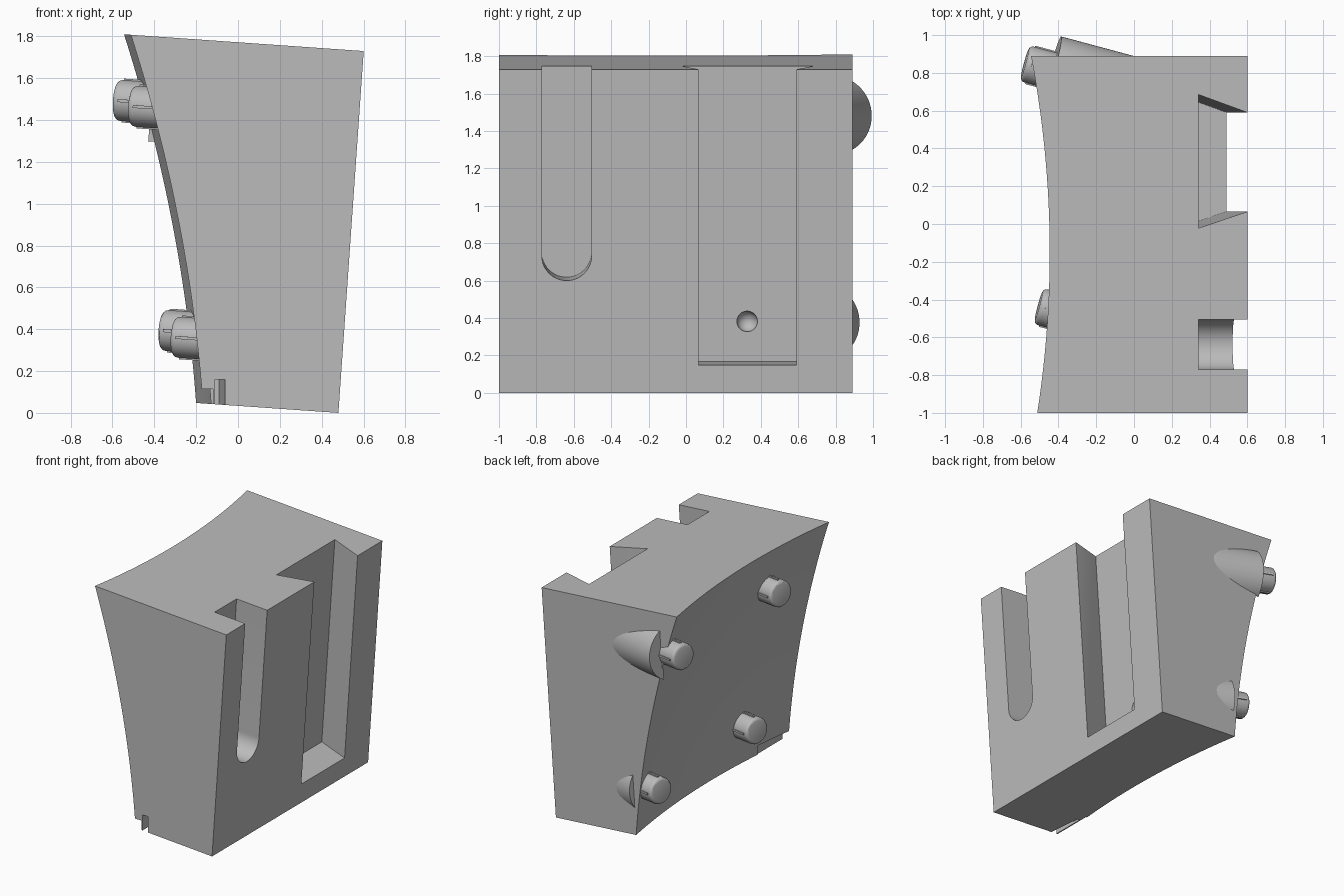
import bpy, bmesh, math
from mathutils import Matrix, Vector

cube = bpy.data.objects.get("Cube")
if cube:
    bpy.data.objects.remove(cube, do_unlink=True)

grey = bpy.data.materials.new("plain_grey")
grey.use_nodes = True
COLOUR = (0.5, 0.5, 0.5, 1)
grey.diffuse_color = COLOUR
grey.node_tree.nodes["Principled BSDF"].inputs["Base Color"].default_value = COLOUR

# The whole block leans back by four degrees; its slotted face is local x = 0
TILT = math.radians(4)
FRAME = Matrix.Translation((0.48, 0, 0)) @ Matrix.Rotation(TILT, 4, 'Y')
HEIGHT, FRONT, BACK = 1.734, -1.0, 0.89


def make(name, bm, smooth=True):
    bmesh.ops.recalc_face_normals(bm, faces=bm.faces)
    mesh = bpy.data.meshes.new(name)
    bm.to_mesh(mesh)
    bm.free()
    ob = bpy.data.objects.new(name, mesh)
    bpy.context.collection.objects.link(ob)
    mesh.materials.append(grey)
    bpy.ops.object.select_all(action='DESELECT')
    ob.select_set(True)
    bpy.context.view_layer.objects.active = ob
    if smooth:
        bpy.ops.object.shade_smooth_by_angle(angle=math.radians(30))
    return ob


def prism(points, direction, matrix=Matrix()):
    bm = bmesh.new()
    face = bm.faces.new([bm.verts.new(p) for p in points])
    ext = bmesh.ops.extrude_face_region(bm, geom=[face], use_keep_orig=True)
    moved = [v for v in ext["geom"] if isinstance(v, bmesh.types.BMVert)]
    bmesh.ops.translate(bm, verts=moved, vec=direction)
    bm.transform(matrix)
    return bm


def cut(target, bm):
    cutter = make("cutter", bm, False)
    cutter.hide_render = True
    bpy.context.view_layer.objects.active = target
    mod = target.modifiers.new("cut", 'BOOLEAN')
    mod.operation, mod.solver, mod.object = 'DIFFERENCE', 'EXACT', cutter
    bpy.ops.object.modifier_apply(modifier=mod.name)
    bpy.data.objects.remove(cutter, do_unlink=True)


def hollow_x(y, z):
    # Doubly curved rear of the block
    return -0.104 - 0.195 * (z - 0.05) - 0.07 * (z - 0.05) * (z - 1.8) - (y + 0.15) ** 2 / 11.2


# Block: a flat grid extruded back onto the hollow surface
bm = bmesh.new()
bmesh.ops.create_grid(bm, x_segments=24, y_segments=24, size=0.5)
for v in bm.verts:
    v.co = Vector((0, FRONT + (v.co.x + 0.5) * (BACK - FRONT), (v.co.y + 0.5) * HEIGHT))
ext = bmesh.ops.extrude_face_region(bm, geom=bm.faces[:], use_keep_orig=True)
for v in ext["geom"]:
    if isinstance(v, bmesh.types.BMVert):
        for _ in range(8):
            w = FRAME @ v.co
            v.co.x += hollow_x(w.y, w.z) - w.x
bm.transform(FRAME)
bmesh.ops.recalc_face_normals(bm, faces=bm.faces)
bmesh.ops.dissolve_limit(bm, angle_limit=0.002, verts=bm.verts, edges=bm.edges)
block = make("block", bm, False)

# Round-ended slot, open at the top
DEPTH = 0.26
mid, r = -0.638, 0.133
arc = [(-DEPTH, mid + r * math.cos(a), 0.735 + r * math.sin(a))
       for a in (math.pi + math.pi * i / 24 for i in range(25))]
cut(block, prism(arc + [(-DEPTH, mid + r, 2), (-DEPTH, mid - r, 2)], (0.5, 0, 0), FRAME))

# Dovetail slot, wider at its floor
dovetail = [(-DEPTH, -0.022, 0.15), (-DEPTH, 0.685, 0.15), (0, 0.59, 0.15),
            (0.1, 0.553, 0.15), (0.1, 0.1, 0.15), (0, 0.066, 0.15)]
cut(block, prism(dovetail, (0, 0, 2), FRAME))

# Round dimple in the dovetail floor
bm = bmesh.new()
bmesh.ops.create_uvsphere(bm, u_segments=32, v_segments=16, radius=0.055)
bm.transform(FRAME @ Matrix.Translation((-DEPTH, 0.327, 0.365)))
cut(block, bm)

# Small notches under the front corner
cut(block, prism([(-0.4, -1.1, 0.115), (-0.12, -1.1, 0.115), (-0.12, -0.68, 0.115),
                  (-0.4, -0.68, 0.115)], (0, 0, -0.5)))
cut(block, prism([(-0.11, -1.1, 0.16), (-0.052, -1.1, 0.16), (-0.09, -0.74, 0.16),
                  (-0.11, -0.74, 0.16)], (0, 0, -0.5)))
block.select_set(True)
bpy.ops.object.shade_smooth_by_angle(angle=math.radians(20))

# Common axis of the pegs and bosses
AXIS = Matrix.Rotation(TILT, 3, 'Y') @ Vector((-math.cos(math.radians(15)), math.sin(math.radians(15)), 0))
TURN = AXIS.to_track_quat('Z', 'Y').to_matrix().to_4x4()


def rod(end, radius, length, sides=48):
    # Cylinder whose outer cap is centred on the given point
    bm = bmesh.new()
    bmesh.ops.create_cone(bm, cap_ends=True, segments=sides, radius1=radius, radius2=radius,
                          depth=length, matrix=Matrix.Translation((0, 0, -length / 2)))
    return bm, Matrix.Translation(end) @ TURN


# Pegs with rounded tips and fine grip ribs
pegs = {"upper_back": (-0.578, 0.85, 1.495), "upper_front": (-0.505, -0.435, 1.467),
        "lower_back": (-0.36, 0.81, 0.395), "lower_front": (-0.302, -0.435, 0.363)}
for label, end in pegs.items():
    bm, place = rod(end, 0.098, 0.3)
    rim = [e for e in bm.edges if all(v.co.z > -0.01 for v in e.verts)]
    bmesh.ops.bevel(bm, geom=rim, offset=0.022, segments=3, profile=0.5, affect='EDGES')
    for i in range(4):
        spin = Matrix.Rotation(math.pi / 2 * i, 4, 'Z')
        bmesh.ops.create_cube(bm, size=1, matrix=spin @ Matrix.Translation((0.097, 0, -0.16))
                              @ Matrix.Diagonal((0.016, 0.014, 0.26, 1)))
    bm.transform(place)
    make(label + "_peg", bm)

# Bosses bulging out of the back face
for label, end, length in (("upper", (-0.44, 0.79, 1.485), 0.7), ("lower", (-0.225, 0.725, 0.38), 0.4)):
    bm, place = rod(end, 0.21, length, 64)
    bm.transform(place)
    res = bmesh.ops.bisect_plane(bm, geom=bm.verts[:] + bm.edges[:] + bm.faces[:],
                                 plane_co=(0, BACK - 0.01, 0), plane_no=(0, 1, 0), clear_inner=True)
    bmesh.ops.holes_fill(bm, edges=[e for e in bm.edges if e.is_boundary])
    make(label + "_boss", bm)
